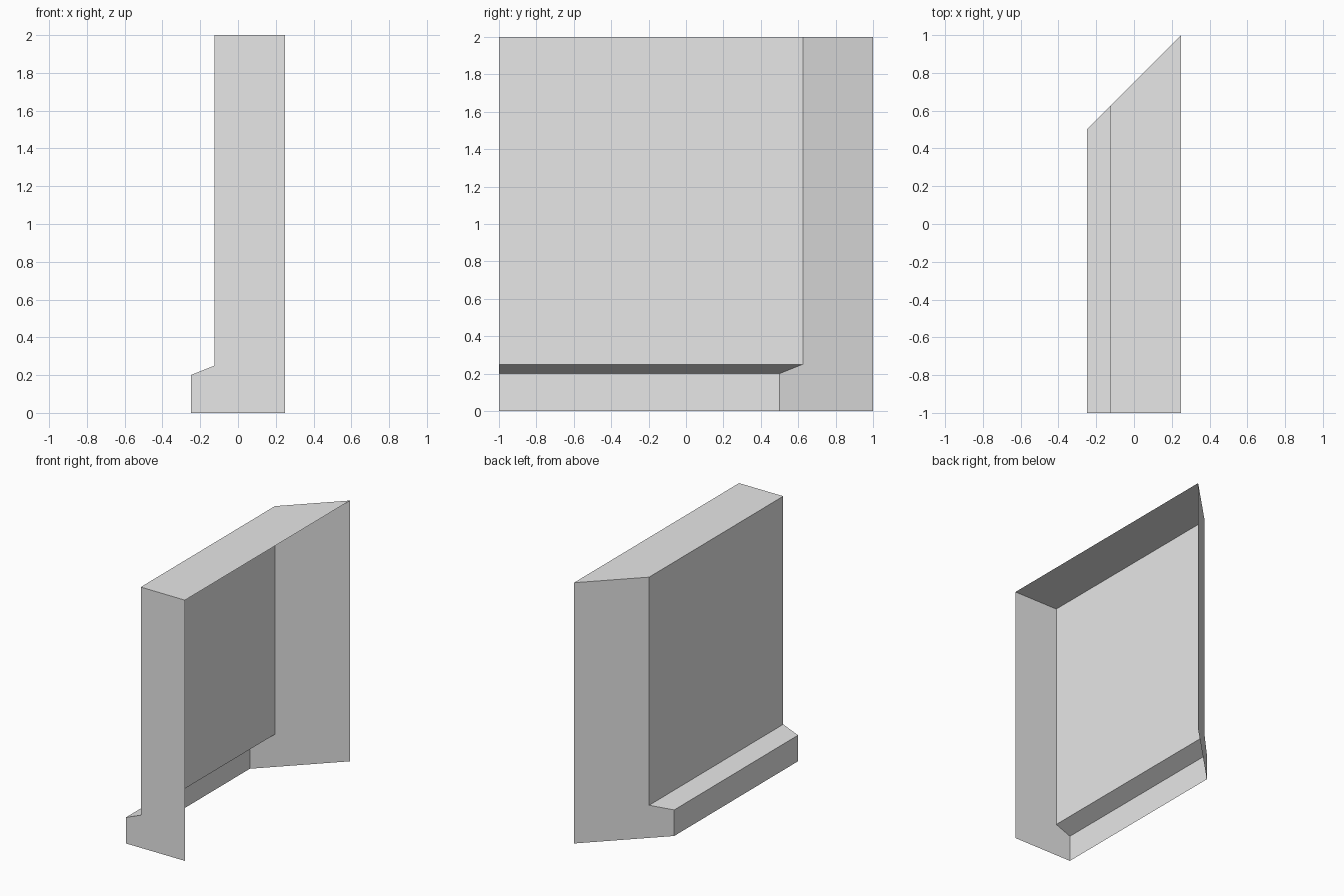
import bpy
import bmesh

cube = bpy.data.objects.get("Cube")
if cube:
    bpy.data.objects.remove(cube, do_unlink=True)

# Single plain grey
grey = bpy.data.materials.new("plain_grey")
grey.use_nodes = True
colour = (0.8, 0.8, 0.8, 1.0)
grey.diffuse_color = colour
grey.node_tree.nodes["Principled BSDF"].inputs["Base Color"].default_value = colour

# Wall section (x, z): skirting ledge, sloped lip, wall face, top, open back
profile = [(0.25, 0), (-0.25, 0), (-0.25, 0.2), (-0.125, 0.25), (-0.125, 2), (0.25, 2)]
FRONT_Y = -1.0
MITRE_Y = 0.75  # the far end is cut at 45 degrees: y = MITRE_Y + x

bm = bmesh.new()
front = [bm.verts.new((x, FRONT_Y, z)) for x, z in profile]
back = [bm.verts.new((x, MITRE_Y + x, z)) for x, z in profile]

# End caps: square front and mitred back
bm.faces.new(front[::-1])
bm.faces.new(back)

# Outer strips from the ledge up to the top; underside and rear stay open
for i in range(1, len(profile) - 1):
    bm.faces.new((front[i], front[i + 1], back[i + 1], back[i]))

mesh = bpy.data.meshes.new("mitred_wall_panel")
bm.normal_update()
bm.to_mesh(mesh)
bm.free()
mesh.materials.append(grey)
wall = bpy.data.objects.new("mitred_wall_panel", mesh)
bpy.context.collection.objects.link(wall)
